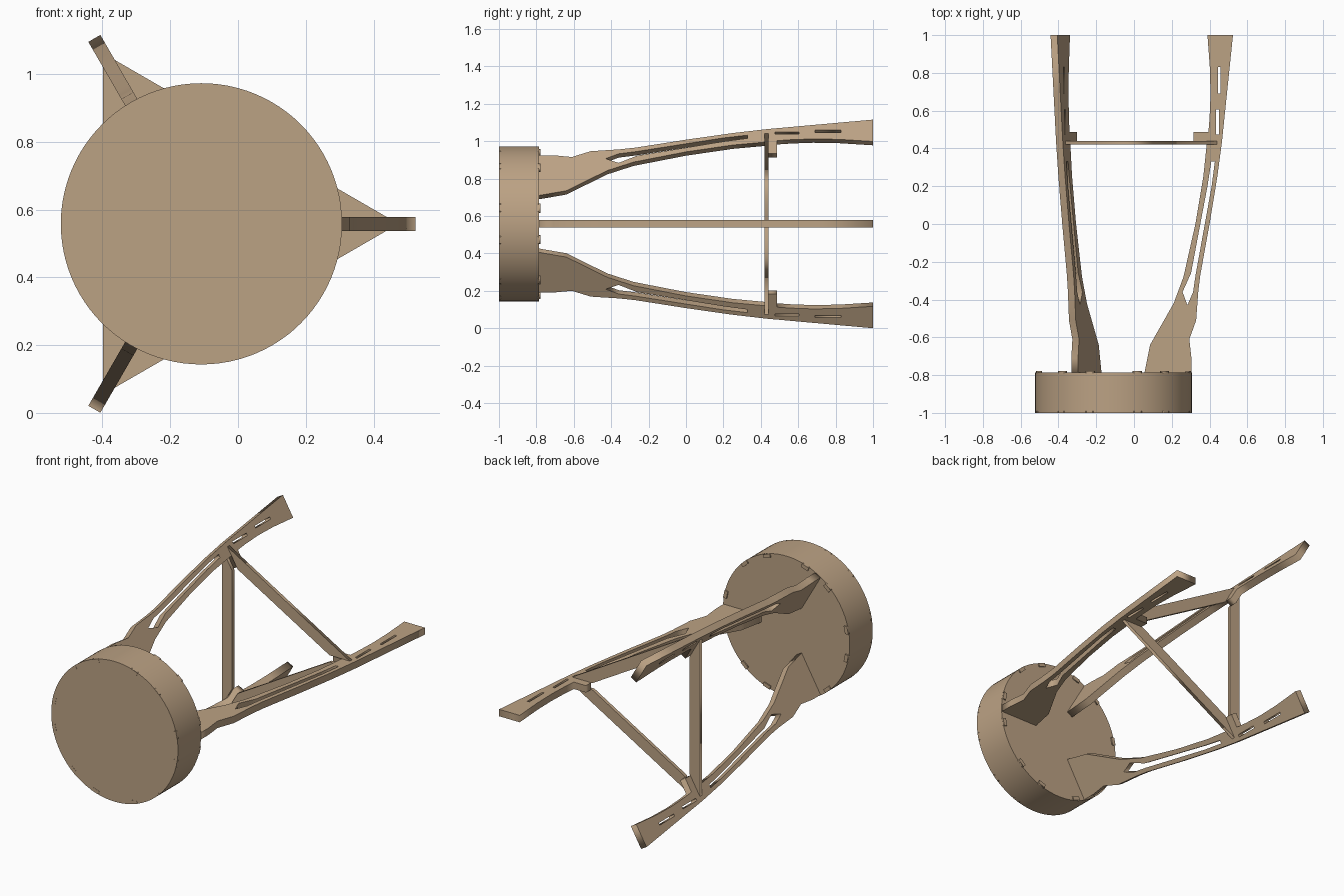
import bpy, bmesh
from math import radians, cos, sin
from mathutils import Matrix, Vector

cube = bpy.data.objects.get("Cube")
if cube:
    bpy.data.objects.remove(cube, do_unlink=True)

CENTRE = Vector((-0.108, 0, 0.558))
RADIUS = 0.415

wood = bpy.data.materials.new("light_plywood")
wood.use_nodes = True
COLOUR = (0.50, 0.36, 0.23, 1)
wood.diffuse_color = COLOUR
wood.node_tree.nodes["Principled BSDF"].inputs["Base Color"].default_value = COLOUR


def add_object(name, mesh, matrix):
    mesh.materials.clear()
    mesh.materials.append(wood)
    obj = bpy.data.objects.new(name, mesh)
    bpy.context.collection.objects.link(obj)
    obj.matrix_world = matrix
    return obj


def plate_mesh(name, outlines, thickness):
    """Flat sheet in local XY: first outline is the edge, the rest are holes."""
    curve = bpy.data.curves.new(name, 'CURVE')
    curve.dimensions = '2D'
    curve.fill_mode = 'BOTH'
    curve.extrude = thickness / 2
    for outline in outlines:
        spline = curve.splines.new('POLY')
        spline.points.add(len(outline) - 1)
        for point, (x, y) in zip(spline.points, outline):
            point.co = (x, y, 0, 1)
        spline.use_cyclic_u = True
    temp = bpy.data.objects.new(name + "_temp", curve)
    bpy.context.collection.objects.link(temp)
    deps = bpy.context.evaluated_depsgraph_get()
    mesh = bpy.data.meshes.new_from_object(temp.evaluated_get(deps))
    bpy.data.objects.remove(temp, do_unlink=True)
    bm = bmesh.new()
    bm.from_mesh(mesh)
    bmesh.ops.remove_doubles(bm, verts=bm.verts, dist=0.0001)
    bmesh.ops.recalc_face_normals(bm, faces=bm.faces)
    bm.to_mesh(mesh)
    bm.free()
    mesh.name = name
    return mesh


def around(degrees):
    """Placement turned about the seat axis, from +x towards +z."""
    return Matrix.Translation(CENTRE) @ Matrix.Rotation(-radians(degrees), 4, 'Y')


def box_outline(x0, x1, y0, y1):
    return [(x0, y0), (x1, y0), (x1, y1), (x0, y1)]


# Round seat drum
bm = bmesh.new()
bmesh.ops.create_cone(bm, cap_ends=True, segments=96, radius1=RADIUS,
                      radius2=RADIUS, depth=0.215)
mesh = bpy.data.meshes.new("seat_drum")
bm.to_mesh(mesh)
bm.free()
seat = add_object("seat_drum", mesh, Matrix.Translation(CENTRE + Vector((0, -0.8925, 0)))
                  @ Matrix.Rotation(radians(90), 4, 'X'))
bpy.context.view_layer.objects.active = seat
seat.select_set(True)
bpy.ops.object.shade_smooth_by_angle(angle=radians(30))
seat.select_set(False)

# Small joint tabs let into the rim on both faces of the drum
tab = plate_mesh("joint_tab", [box_outline(0.393, 0.4145, -0.023, 0.023)], 0.012)
for side, y in (("front", -0.995), ("back", -0.784)):
    for i in range(12):
        angle = 60 * (i // 2) + (12 if i % 2 else -12)
        add_object(f"{side}_joint_tab_{i + 1}", tab, around(angle)
                   @ Matrix.Translation((0, y, 0)) @ Matrix.Rotation(radians(90), 4, 'X'))

# Leg sheet: outline given as (distance from axis, y)
outer = [(0.412, -0.79), (0.412, -0.71), (0.401, -0.61), (0.437, -0.51),
         (0.448, -0.36), (0.459, -0.27), (0.508, 0.0), (0.549, 0.25),
         (0.573, 0.43), (0.601, 0.7), (0.632, 1.0)]
inner = [(0.497, 1.0), (0.510, 0.82), (0.513, 0.68), (0.508, 0.56), (0.502, 0.487),
         (0.422, 0.487), (0.422, 0.44), (0.495, 0.44), (0.475, 0.25), (0.433, 0.0),
         (0.370, -0.28), (0.318, -0.42), (0.193, -0.64), (0.163, -0.79)]
long_slot = [(0.391, -0.43), (0.365, -0.36), (0.410, -0.26), (0.459, 0.0),
             (0.497, 0.2), (0.517, 0.33), (0.536, 0.33), (0.519, 0.2),
             (0.483, 0.0), (0.434, -0.27), (0.421, -0.36)]
near_slot = box_outline(0.543, 0.557, 0.475, 0.605)
far_slot = box_outline(0.554, 0.567, 0.69, 0.83)
leg = plate_mesh("leg", [outer + inner, long_slot, near_slot, far_slot], 0.041)

# Stretcher bars: mitred where they meet the leg sheets
bar = plate_mesh("stretcher", [[(0.291, -0.464), (0.291, 0.464),
                                (0.224, 0.348), (0.224, -0.348)]], 0.02)

for i, name in enumerate(("left", "upper_right", "lower_right")):
    add_object(name + "_leg", leg, around(120 * i))
    add_object(f"stretcher_{i + 1}", bar, around(120 * i + 60)
               @ Matrix.Translation((0, 0.43, 0)) @ Matrix.Rotation(radians(90), 4, 'X'))
